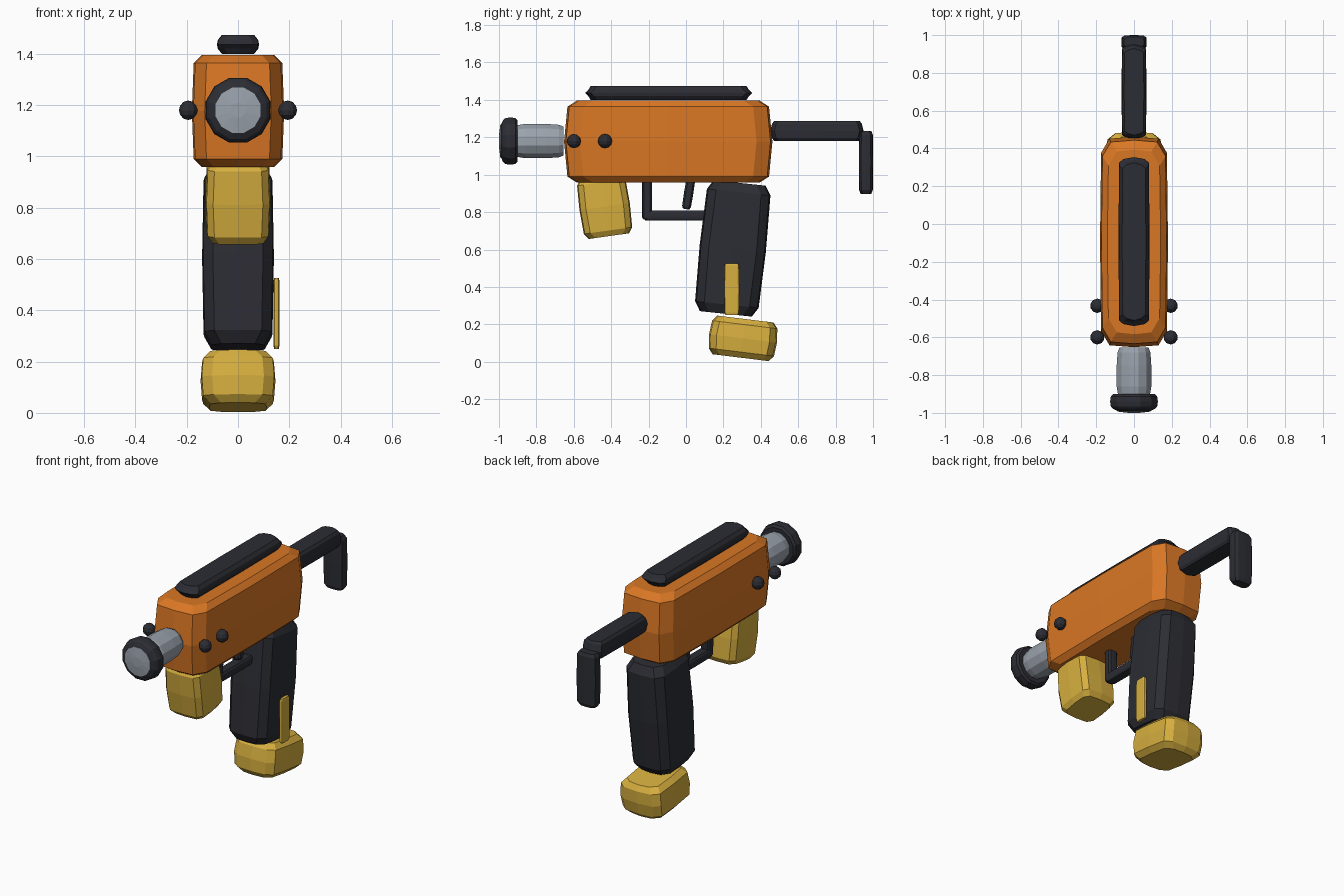
import bpy, bmesh, math
from mathutils import Matrix

if "Cube" in bpy.data.objects:
    bpy.data.objects.remove(bpy.data.objects["Cube"])


def material(name, rgb):
    m = bpy.data.materials.new(name)
    m.diffuse_color = (*rgb, 1)
    m.use_nodes = True
    m.node_tree.nodes["Principled BSDF"].inputs["Base Color"].default_value = m.diffuse_color
    return m


ORANGE = material("orange", (0.70, 0.185, 0.018))
DARK = material("charcoal", (0.025, 0.026, 0.034))
YELLOW = material("mustard", (0.68, 0.43, 0.05))
GREY = material("steel grey", (0.32, 0.36, 0.41))


def finish(name, bm, mat):
    bmesh.ops.recalc_face_normals(bm, faces=bm.faces)
    me = bpy.data.meshes.new(name)
    bm.to_mesh(me)
    bm.free()
    me.materials.append(mat)
    ob = bpy.data.objects.new(name, me)
    bpy.context.collection.objects.link(ob)
    return ob


def loft(bm, rings):
    """Skin a list of closed point rings and cap both ends."""
    rows = [[bm.verts.new(p) for p in r] for r in rings]
    n = len(rows[0])
    for a, b in zip(rows, rows[1:]):
        for i in range(n):
            j = (i + 1) % n
            bm.faces.new((a[i], a[j], b[j], b[i]))
    bm.faces.new(rows[0][::-1])
    bm.faces.new(rows[-1])


def soft_box(name, mat, centre, half, cut, tilt=0, cap=0.7, bulge=0.04):
    """Chamfered box with slightly bulging sides, tilted about x."""
    hx, hy, hz = half
    cx, cy, cz = cut

    def ring(z, ix, iy):
        x, y = hx - ix, hy - iy
        bx, by = bulge * hx * 0.8, min(bulge * hy, 0.01)
        q = [(x, 0), (x - bx, y - cy), (x - cx, y - by), (0, y)]
        pts = q + [(-a, b) for a, b in q[2:0:-1]]
        pts += [(-a, -b) for a, b in q] + [(a, -b) for a, b in q[2:0:-1]]
        return [(a, b, z) for a, b in pts]

    bx, by = bulge * hx, min(bulge * hy, 0.018)
    ends = (cap * cx + bx * 0.5, cap * cy + by * 0.5)
    bm = bmesh.new()
    loft(bm, [ring(-hz, *ends), ring(cz - hz, bx, by), ring(0, 0, 0),
              ring(hz - cz, bx, by), ring(hz, *ends)])
    bm.transform(Matrix.Translation(centre) @ Matrix.Rotation(math.radians(tilt), 4, 'X'))
    return finish(name, bm, mat)


def turned(name, mat, profile, z, sides=12):
    """Lathe a (y, radius) profile around the barrel axis."""
    angles = [2 * math.pi * (i + 0.5) / sides for i in range(sides)]
    bm = bmesh.new()
    loft(bm, [[(r * math.cos(a), y, z + r * math.sin(a)) for a in angles]
              for y, r in profile])
    return finish(name, bm, mat)


# Main body and top rail
soft_box("body", ORANGE, (0, -0.095, 1.177), (0.18, 0.557, 0.219), (0.05, 0.085, 0.032))
soft_box("top_rail", DARK, (0, -0.093, 1.437), (0.082, 0.447, 0.037), (0.025, 0.03, 0.02))

# Barrel with muzzle ring
turned("barrel", GREY, [(-1.0, 0.03), (-0.993, 0.091), (-0.9, 0.088), (-0.86, 0.095),
                        (-0.75, 0.095), (-0.68, 0.09), (-0.655, 0.08)], 1.18)
turned("muzzle_ring", DARK, [(-0.99, 0.09), (-0.978, 0.116), (-0.965, 0.127), (-0.94, 0.131),
                             (-0.912, 0.127), (-0.9, 0.114)], 1.18)

# Rear stock
soft_box("stock_arm", DARK, (0, 0.70, 1.234), (0.066, 0.25, 0.053), (0.018, 0.022, 0.015))
soft_box("stock_pad", DARK, (0, 0.962, 1.066), (0.067, 0.038, 0.168), (0.018, 0.012, 0.02))

# Grip, magazine base and front grip
soft_box("grip", DARK, (0, 0.25, 0.606), (0.14, 0.178, 0.352), (0.042, 0.05, 0.05), -6)
soft_box("magazine_base", YELLOW, (0, 0.305, 0.125), (0.146, 0.183, 0.104), (0.045, 0.04, 0.03), -7)
soft_box("front_grip", YELLOW, (0, -0.435, 0.83), (0.127, 0.136, 0.16), (0.03, 0.035, 0.03), 8)

# Trigger and guard
soft_box("guard_post", DARK, (0, -0.208, 0.87), (0.033, 0.027, 0.11), (0.01, 0.01, 0.012))
soft_box("guard_bar", DARK, (0, -0.055, 0.782), (0.033, 0.175, 0.027), (0.01, 0.012, 0.01))
soft_box("trigger", DARK, (0, 0.014, 0.90), (0.025, 0.025, 0.085), (0.01, 0.01, 0.015), -9)

# Side lever on the grip
soft_box("side_lever", YELLOW, (0.150, 0.245, 0.388), (0.012, 0.04, 0.138), (0.004, 0.008, 0.012))

# Side knobs, mirrored left and right
for side, sx in (("left", -1), ("right", 1)):
    for place, y in (("front", -0.6), ("rear", -0.433)):
        bm = bmesh.new()
        bmesh.ops.create_uvsphere(bm, u_segments=10, v_segments=6, radius=0.038)
        bm.transform(Matrix.Translation((sx * 0.194, y, 1.18)))
        finish(f"knob_{side}_{place}", bm, DARK)
